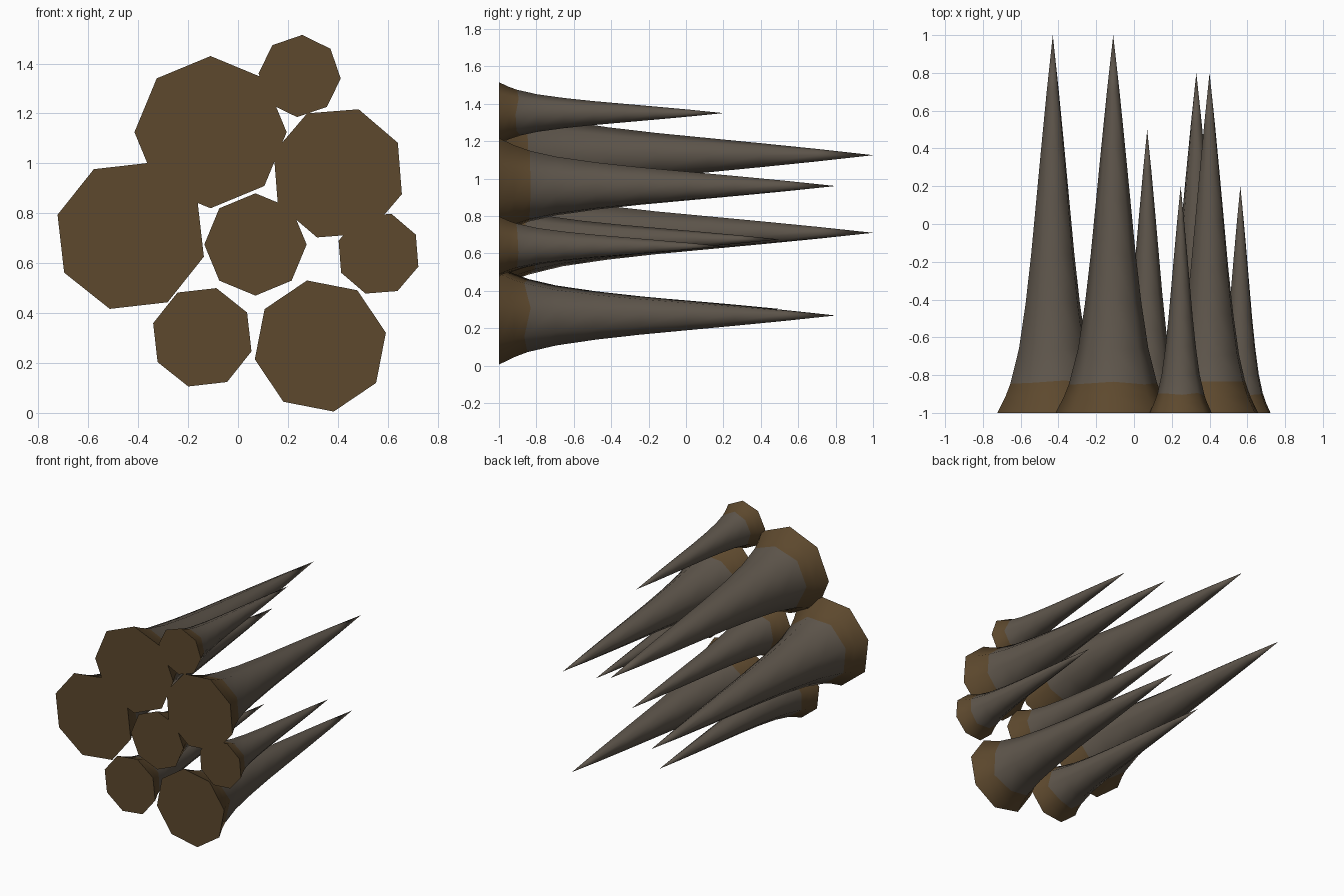
import bpy, bmesh, math, random

if "Cube" in bpy.data.objects:
    bpy.data.objects.remove(bpy.data.objects["Cube"])

random.seed(4)
SIDES = 8


def make_mat(name, rgb):
    m = bpy.data.materials.new(name)
    m.diffuse_color = (*rgb, 1)
    m.use_nodes = True
    m.node_tree.nodes["Principled BSDF"].inputs["Base Color"].default_value = m.diffuse_color
    return m


BROWN = make_mat("earth brown", (0.110, 0.066, 0.027))
GREY = make_mat("warm stone grey", (0.112, 0.092, 0.071))

# Flared spike profile: fraction of length, fraction of base radius
PROFILE = [(0, 1), (0.045, 0.85), (0.085, 0.745), (0.17, 0.61), (0.29, 0.49),
           (0.42, 0.39), (0.56, 0.30), (0.70, 0.21), (0.85, 0.11), (1, 0)]
BROWN_RINGS = 2


def radius_at(t):
    for (t0, r0), (t1, r1) in zip(PROFILE, PROFILE[1:]):
        if t <= t1:
            return r0 + (r1 - r0) * (t - t0) / (t1 - t0)
    return 0


def spike(name, x, z, radius, turn, tip):
    bm = bmesh.new()
    length = tip + 1
    rings = []
    for k, (t, _) in enumerate(PROFILE[:-1]):
        ring = []
        for i in range(SIDES):
            # slightly ragged edge where brown meets grey
            s = t + (random.uniform(-0.012, 0.012) if k == BROWN_RINGS else 0)
            a = math.radians(turn) + i * math.tau / SIDES
            r = radius * radius_at(s)
            ring.append(bm.verts.new((x + r * math.cos(a), -1 + s * length, z + r * math.sin(a))))
        rings.append(ring)
    bm.faces.new(rings[0])
    for k in range(len(rings) - 1):
        for i in range(SIDES):
            j = (i + 1) % SIDES
            f = bm.faces.new((rings[k][i], rings[k + 1][i], rings[k + 1][j], rings[k][j]))
            f.material_index = 0 if k < BROWN_RINGS else 1
            f.smooth = True
    top = bm.verts.new((x, tip, z))
    for i in range(SIDES):
        f = bm.faces.new((rings[-1][i], top, rings[-1][(i + 1) % SIDES]))
        f.material_index = 1
        f.smooth = True
    bmesh.ops.recalc_face_normals(bm, faces=bm.faces)
    me = bpy.data.meshes.new(name)
    bm.to_mesh(me)
    bm.free()
    me.materials.append(BROWN)
    me.materials.append(GREY)
    bpy.context.collection.objects.link(bpy.data.objects.new(name, me))


# name, centre x, centre z, base radius, turn in degrees, tip y
spike("upper_large_spike", -0.11, 1.125, 0.305, 0, 1.0)
spike("left_large_spike", -0.43, 0.71, 0.305, -16, 1.0)
spike("right_medium_spike", 0.40, 0.96, 0.27, 27, 0.8)
spike("lower_medium_spike", 0.33, 0.268, 0.268, 11.5, 0.8)
spike("centre_small_spike", 0.07, 0.675, 0.205, 0, 0.5)
spike("lower_small_spike", -0.143, 0.303, 0.205, 29, 0.5)
spike("top_tiny_spike", 0.247, 1.35, 0.165, -3.5, 0.2)
spike("right_tiny_spike", 0.563, 0.638, 0.168, 27, 0.2)
